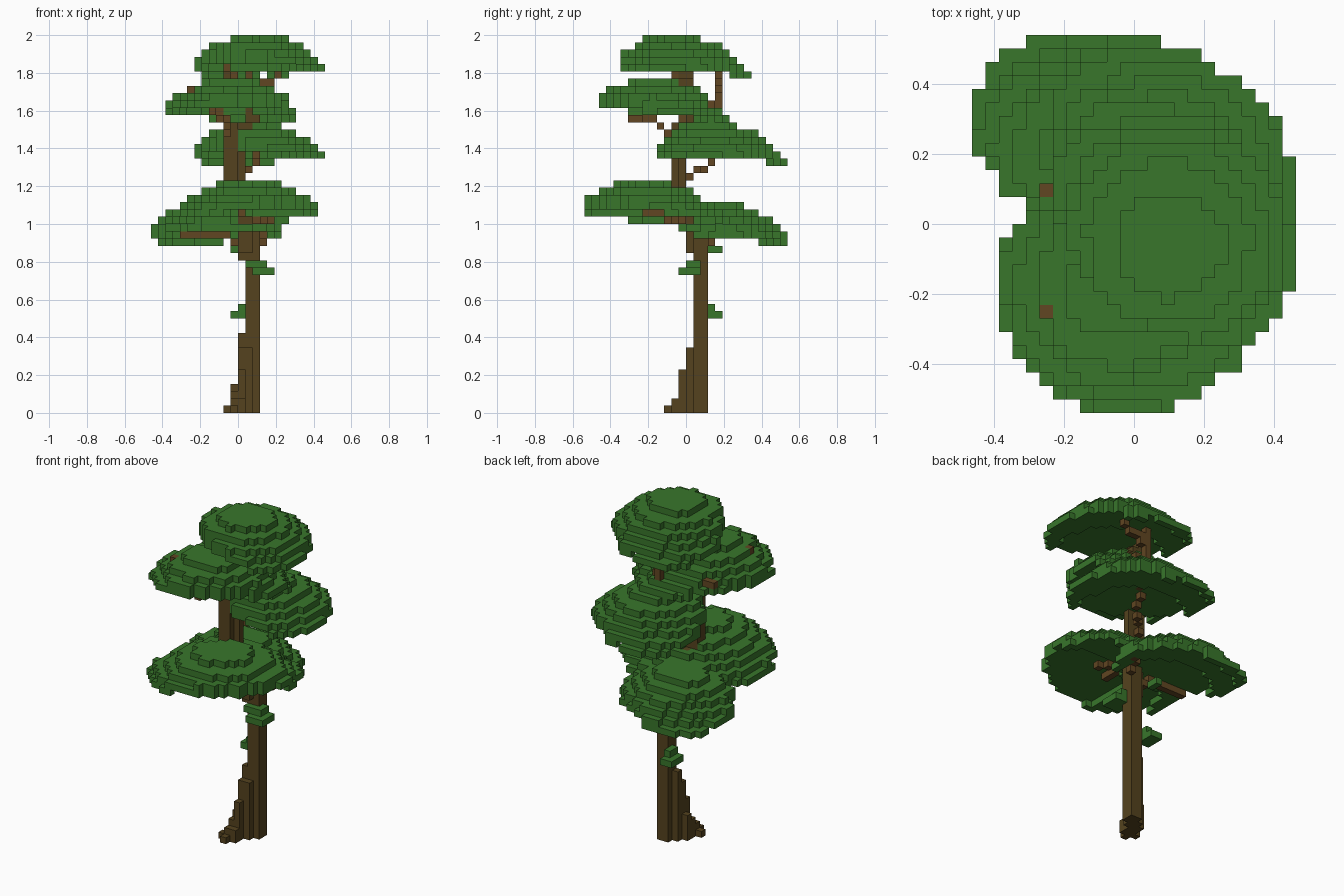
import bpy, bmesh, math
from mathutils import Vector, noise

UNIT = 1 / 26  # edge length of one block

cube = bpy.data.objects.get("Cube")
if cube:
    bpy.data.objects.remove(cube, do_unlink=True)


def material(name, rgb):
    mat = bpy.data.materials.new(name)
    mat.use_nodes = True
    mat.diffuse_color = (*rgb, 1)
    mat.node_tree.nodes["Principled BSDF"].inputs["Base Color"].default_value = (*rgb, 1)
    return mat


LEAF = material("leaf green", (0.040, 0.181, 0.024))
BARK = material("bark brown", (0.089, 0.055, 0.013))
BRANCH = material("branch brown", (0.12, 0.061, 0.016))


def build_blocks(name, cells, mat):
    """Mesh the outer faces of a set of grid cells."""
    bm = bmesh.new()
    corners = {}

    def corner(p):
        key = tuple(p)
        if key not in corners:
            corners[key] = bm.verts.new([c * UNIT for c in key])
        return corners[key]

    for cell in cells:
        for axis in range(3):
            for side in (0, 1):
                neighbour = list(cell)
                neighbour[axis] += 2 * side - 1
                if tuple(neighbour) in cells:
                    continue
                a, b = (axis + 1) % 3, (axis + 2) % 3
                loop = []
                for da, db in ((0, 0), (1, 0), (1, 1), (0, 1)):
                    p = list(cell)
                    p[axis] += side
                    p[a] += da
                    p[b] += db
                    loop.append(corner(p))
                bm.faces.new(loop if side else loop[::-1])
    mesh = bpy.data.meshes.new(name)
    bm.to_mesh(mesh)
    bm.free()
    mesh.materials.append(mat)
    obj = bpy.data.objects.new(name, mesh)
    bpy.context.collection.objects.link(obj)


def limb(points, width=1):
    """Cells swept along a bent path."""
    cells = set()
    for start, end in zip(points, points[1:]):
        start, end = Vector(start), Vector(end)
        steps = int(max(abs(c) for c in end - start))
        for s in range(steps + 1):
            p = start.lerp(end, s / max(steps, 1))
            x, y, z = (math.floor(c + 0.5) for c in p)
            cells |= {(x + i, y + j, z) for i in range(width) for j in range(width)}
    return cells


def canopy(x0, x1, y0, y1, base, skew, side_tilt=0.0, depth=1.0):
    """Round dome cut to a slanted ellipse, tipping down toward the back."""
    cells = set()
    for i in range(x0, x1):
        for j in range(y0, y1):
            u = (2 * i + 1 - x0 - x1) / (x1 - x0)
            v = (2 * j + 1 - y0 - y1) / (y1 - y0)
            rough = 0.06 * noise.noise(Vector((i, j, base)) * 0.37)
            rim = math.sqrt((u * u + v * v + 2 * skew * u * v) / (1 - skew * skew))
            if rim + rough > 1:
                continue
            r = math.hypot(u, v) + rough
            level = base + side_tilt * u
            top = round(level + 4 * (1 - r ** 2.3) - 1.3 * v)
            bottom = round(level - depth - 0.9 * v + 0.9 * (1 - r * r))
            cells |= {(i, j, k) for k in range(bottom, max(top, bottom + 1))}
    return cells


# Trunk: straight stem, bend through the lower crown, fork to the upper stem
trunk = limb([(1, 1, 0), (1, 1, 24), (0, 0, 26), (-2, -2, 30), (-2, -2, 39)], 2)
trunk |= limb([(0, 0, 22), (0, 0, 25), (-1, -1, 27)], 2)
trunk |= limb([(0, 1, 21), (0, 1, 24)])
trunk |= limb([(0, -1, 31), (0, -1, 39)])
trunk |= limb([(0, -1, 39), (1, 0, 40), (1, 0, 42), (0, -1, 44), (-2, -1, 46)], 2)
# Root flare stepping down toward the front right corner
for x, y, height in ((0, 1, 11), (1, 0, 9), (0, 0, 9), (0, -1, 6), (-1, 0, 4),
                     (-1, -1, 3), (0, -2, 2), (-1, -2, 2), (-2, -2, 1), (-1, -3, 1)):
    trunk |= limb([(x, y, 0), (x, y, height - 1)])
build_blocks("trunk", trunk, BARK)

# Branches reaching into each crown
branches = {
    "lower_back_branch": [(0, 1, 23), (-3, 1, 24), (-8, 1, 24)],
    "lower_left_branch": [(2, 2, 23), (4, 5, 24)],
    "lower_front_branch": [(0, -1, 27), (0, -6, 27)],
    "lower_front_left_branch": [(1, 0, 26), (4, -3, 26)],
    "middle_back_branch": [(-1, 0, 32), (1, 2, 33), (3, 5, 36)],
    "middle_front_branch": [(-2, -3, 38), (-2, -4, 39), (-3, -5, 40), (-2, -8, 40)],
    "middle_right_branch": [(-2, -1, 40), (-4, 2, 42), (-7, 2, 42)],
    "middle_front_right_branch": [(-3, -5, 40), (-7, -7, 43), (-7, -7, 44)],
    "upper_back_branch": [(2, 2, 41), (1, 4, 42), (1, 4, 46)],
    "upper_left_branch": [(1, 4, 43), (2, 4, 45), (4, 4, 45), (5, 4, 46)],
    "upper_front_branch": [(-1, -1, 45), (-2, -3, 47)],
}
wood = set(trunk)
for name, path in branches.items():
    cells = limb(path) - wood
    build_blocks(name, cells, BRANCH)
    wood |= cells

# Leaf crowns from the lowest to the top, with room left for the wood
crowns = {
    "lower_back_crown": canopy(-12, 6, -1, 14, 25, 0.22),
    "lower_front_crown": canopy(-10, 11, -14, 6, 27.8, -0.1, side_tilt=0.8, depth=1.0),
    "middle_back_crown": canopy(-6, 12, -4, 14, 36, 0.32, side_tilt=-0.4),
    "middle_front_crown": canopy(-10, 8, -12, 6, 42, -0.22),
    "top_crown": canopy(-6, 12, -9, 9, 48, 0.32, side_tilt=-0.4),
}
x, y, z = branches["middle_front_right_branch"][-1]
open_sky = {(x, y, z + 1), (x, y, z + 2)}
for name, cells in crowns.items():
    build_blocks(name, cells - wood - open_sky, LEAF)

# Small leaf tufts on the stem
front_tuft = {(i, j, 20) for i in (1, 2, 3) for j in (0, 1)}
front_tuft |= {(i, j, 19) for i in (2, 3, 4) for j in (-1, 0, 1)}
build_blocks("front_tuft", front_tuft - wood, LEAF)
back_tuft = {(0, j, 14) for j in (2, 3)}
back_tuft |= {(i, j, 13) for i in (-1, 0) for j in (2, 3, 4)}
build_blocks("back_tuft", back_tuft, LEAF)
build_blocks("hanging_tuft", {(-1, 3, 22), (-1, 4, 22)}, LEAF)
